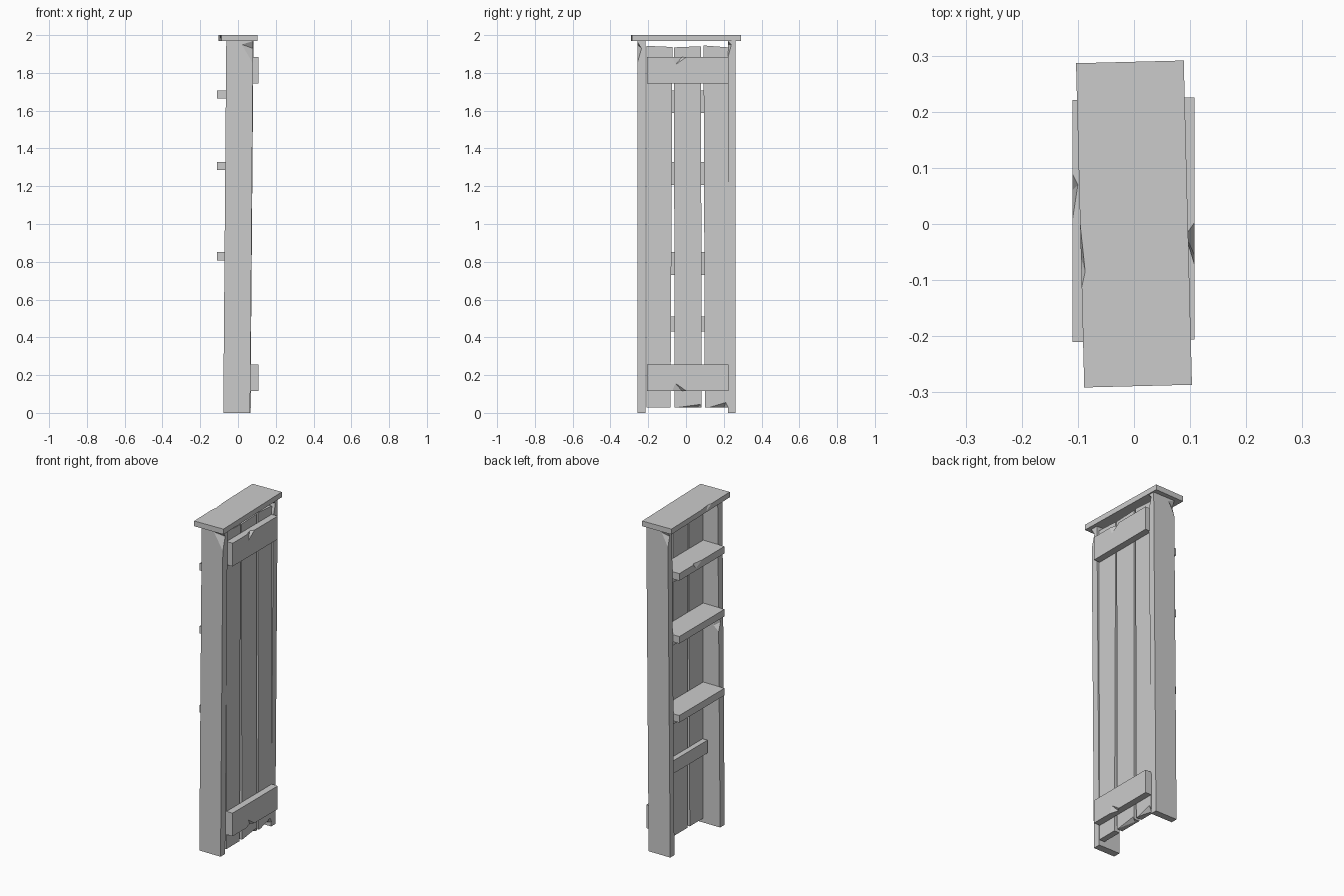
import bpy, bmesh, math
from mathutils import Vector, Matrix


def mesh_object(name, bm):
    mesh = bpy.data.meshes.new(name)
    bm.to_mesh(mesh)
    bm.free()
    obj = bpy.data.objects.new(name, mesh)
    bpy.context.collection.objects.link(obj)
    return obj


def board(name, x, y, z, lean=(0, 0), flare=0, slope=0, turn=0):
    """Box from ranges; the top leans, widens by flare in y and slopes along y."""
    bm = bmesh.new()
    bmesh.ops.create_cube(bm, size=1)
    for v in bm.verts:
        top = v.co.z > 0
        side = 1 if v.co.y > 0 else -1
        p = Vector([(r[0] + r[1]) / 2 + c * (r[1] - r[0]) for r, c in zip((x, y, z), v.co)])
        if top:
            p += Vector((lean[0], lean[1] + side * flare, side * slope))
        v.co = p
    bm.transform(Matrix.Rotation(math.radians(turn), 4, 'Z'))
    return mesh_object(name, bm)


def chip(obj, a, b, c, d):
    """Knock a splinter off edge a-b; c and d lie on the two adjoining faces."""
    a, b, c, d = map(Vector, (a, b, c, d))
    mid = (a + b) / 2
    outward = (mid - (c + d) / 2).normalized() * 0.05
    bm = bmesh.new()
    for p in (a, b, c, d, mid + outward):
        bm.verts.new(p)
    bmesh.ops.convex_hull(bm, input=bm.verts)
    bmesh.ops.recalc_face_normals(bm, faces=bm.faces)
    cutter = mesh_object("chip_cutter", bm)
    cutter.hide_render = True
    mod = obj.modifiers.new("chip", 'BOOLEAN')
    mod.operation = 'DIFFERENCE'
    mod.solver = 'EXACT'
    mod.object = cutter
    bpy.context.view_layer.objects.active = obj
    bpy.ops.object.modifier_apply(modifier=mod.name)
    bpy.data.objects.remove(cutter)


# Leaning side boards
near = board("side_board_front", (-0.078, 0.064), (-0.258, -0.214), (0, 1.968), (0.016, 0))
far = board("side_board_rear", (-0.078, 0.066), (0.222, 0.262), (0, 1.968), (0.016, 0))
chip(near, (0.079, -0.258, 1.968), (0.079, -0.258, 1.85), (0.02, -0.258, 1.95), (0.079, -0.235, 1.93))
chip(near, (-0.067, -0.214, 1.34), (-0.069, -0.214, 1.18), (-0.035, -0.214, 1.21), (-0.068, -0.232, 1.23))
chip(far, (-0.0625, 0.262, 1.968), (-0.063, 0.262, 1.87), (-0.02, 0.262, 1.95), (-0.0625, 0.245, 1.93))
chip(far, (0.082, 0.222, 1.968), (0.081, 0.222, 1.88), (0.082, 0.24, 1.95), (0.05, 0.222, 1.95))

# Back planks
board("back_plank_1", (0.032, 0.068), (-0.208, -0.082), (0.028, 1.94), (0, 0.004), 0.006, -0.003)
p2 = board("back_plank_2", (0.032, 0.068), (-0.06, 0.083), (0.028, 1.938), (0, -0.004), 0, 0.003)
p3 = board("back_plank_3", (0.032, 0.068), (0.1, 0.224), (0.028, 1.94), (0, -0.003), 0.004, -0.005)
chip(p2, (0.068, 0.083, 0.028), (0.068, -0.05, 0.028), (0.045, 0.06, 0.028), (0.068, 0.075, 0.045))
chip(p3, (0.068, 0.224, 0.028), (0.068, 0.12, 0.028), (0.045, 0.2, 0.028), (0.068, 0.21, 0.055))

# Outer cleats with splintered edges
for name, z0, z1, edge, s in (("top_cleat", 1.745, 1.885, 1.885, -1),
                              ("bottom_cleat", 0.115, 0.255, 0.115, 1)):
    c = board(name, (0.068, 0.108), (-0.206, 0.225), (z0, z1))
    chip(c, (0.108, -0.073, edge), (0.108, 0.003, edge),
         (0.092, -0.02, edge), (0.108, -0.056, edge + s * 0.042))

# Shelves and the battens beneath them; the lowest shelf is missing
for i, z in enumerate((1.665, 1.285, 0.808)):
    s = board(f"shelf_{i + 1}", (-0.11, 0.032), (-0.21, 0.221), (z, z + 0.043))
    if i == 0:
        chip(s, (-0.11, 0.005, z + 0.043), (-0.11, 0.09, z + 0.043),
             (-0.1, 0.07, z + 0.043), (-0.11, 0.06, z + 0.015))
for i, z in enumerate((1.665, 1.285, 0.808, 0.51)):
    board(f"shelf_batten_{i + 1}", (0.0, 0.032), (-0.206, 0.22), (z - 0.078, z))

# Slightly twisted cap board
cap = board("cap_board", (-0.096, 0.096), (-0.289, 0.289), (1.968, 2.0), turn=1.45)
chip(cap, (-0.096, 0.0, 2.0), (-0.0932, -0.113, 2.0), (-0.087, -0.085, 2.0), (-0.0945, -0.06, 1.975))
